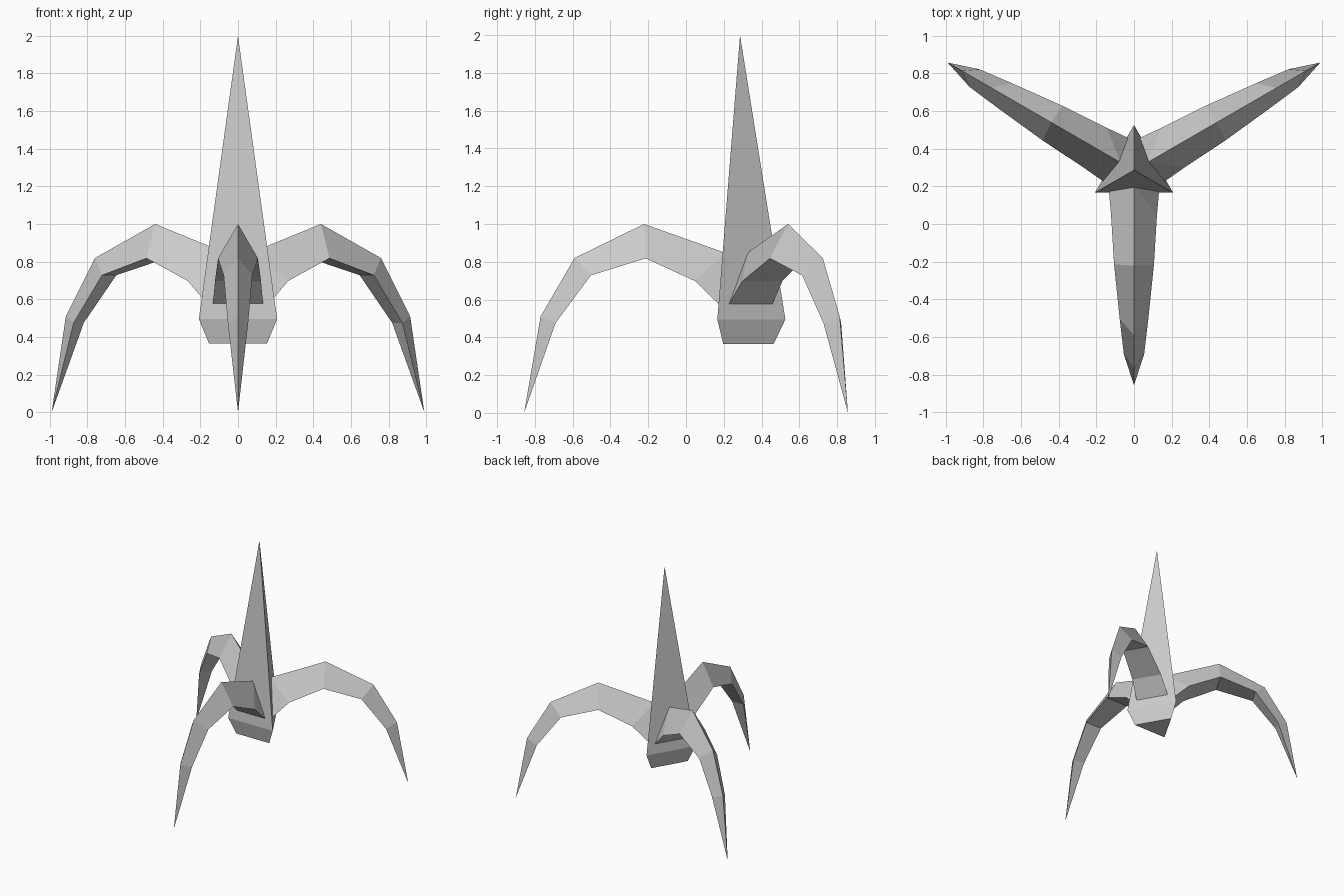
import bpy, bmesh
from math import cos, sin, radians

if "Cube" in bpy.data.objects:
    bpy.data.objects.remove(bpy.data.objects["Cube"])

CY = 0.286  # y of the central axis


def loft(name, rings, cap_start):
    """Skin a list of triangular rings; rings may collapse to a point."""
    bm = bmesh.new()
    vs = [[bm.verts.new(p) for p in ring] for ring in rings]
    for a, b in zip(vs, vs[1:]):
        for i in range(3):
            j = (i + 1) % 3
            bm.faces.new((a[i], a[j], b[j], b[i]))
    if cap_start:
        bm.faces.new(vs[0][::-1])
    bmesh.ops.remove_doubles(bm, verts=bm.verts, dist=0.0005)
    bmesh.ops.recalc_face_normals(bm, faces=bm.faces)
    me = bpy.data.meshes.new(name)
    bm.to_mesh(me)
    bm.free()
    ob = bpy.data.objects.new(name, me)
    bpy.context.collection.objects.link(ob)
    return ob


# Three-sided spire with a tapered foot
def tri(r, z):
    return [(r * cos(radians(a)), CY + r * sin(radians(a)), z) for a in (90, 210, 330)]


loft("spire_body", [tri(0.178, 0.365), tri(0.24, 0.495), tri(0, 2.0)], True)

# Leg sections: ridge radius, ridge z, underside radius, underside z, half width
SECTIONS = [
    (0.080, 0.848, 0.112, 0.575, 0.133),
    (0.080, 0.848, 0.238, 0.698, 0.122),
    (0.508, 1.000, 0.500, 0.818, 0.106),
    (0.876, 0.820, 0.790, 0.728, 0.076),
    (1.056, 0.510, 0.977, 0.475, 0.054),
    (1.143, 0.000, 1.143, 0.000, 0.000),
]


def leg(name, angle):
    c, s = cos(radians(angle)), sin(radians(angle))

    def place(r, w, z):
        return (r * c - w * s, CY + r * s + w * c, z)

    rings = [[place(rt, 0, zt), place(rb, w, zb), place(rb, -w, zb)]
             for rt, zt, rb, zb, w in SECTIONS]
    return loft(name, rings, True)


# Three arched legs, one through each spire face
for name, angle in (("front_leg", -90), ("right_leg", 30), ("left_leg", 150)):
    leg(name, angle)
